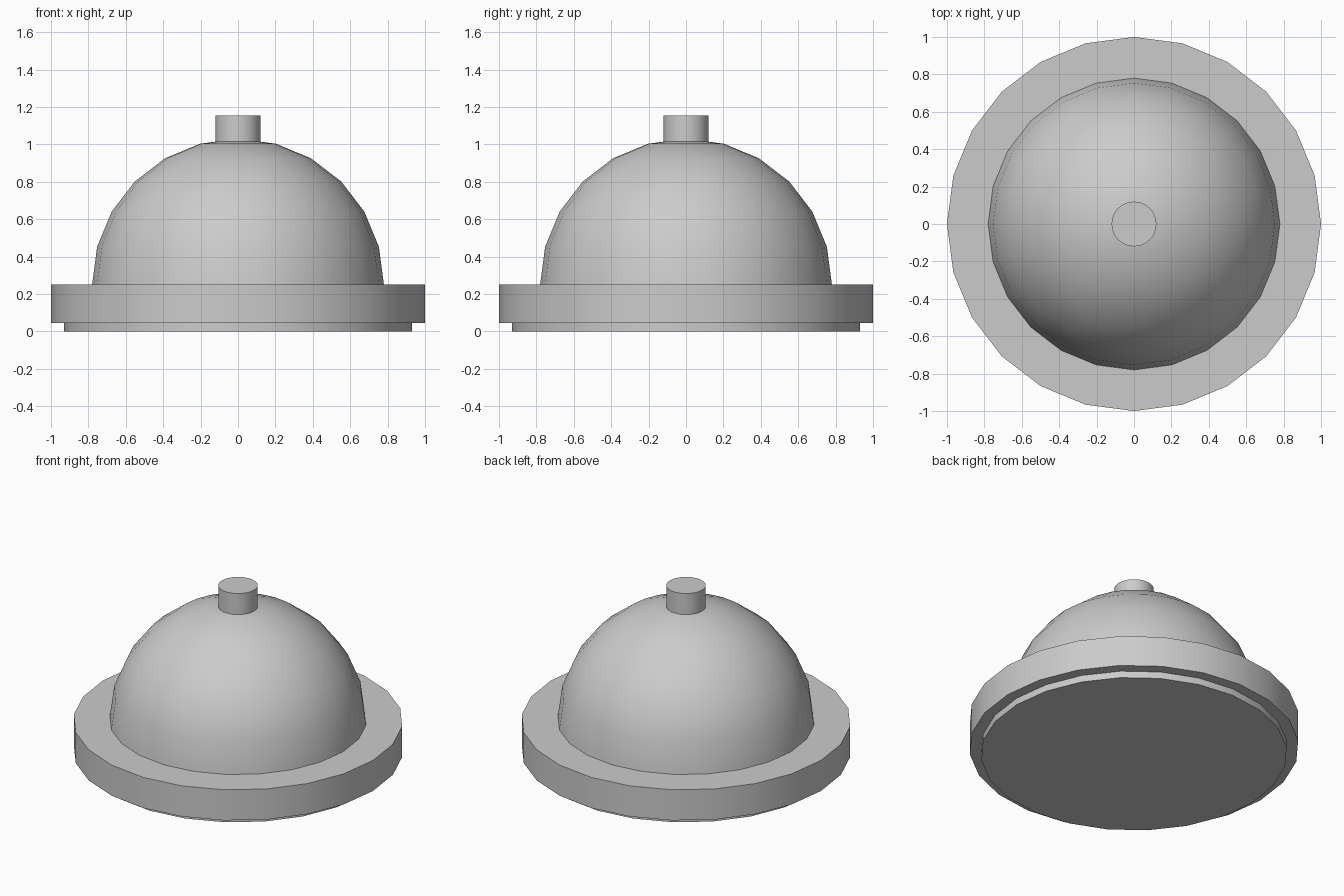
import bpy
import math

SIDES = 24

cube = bpy.data.objects.get("Cube")
if cube:
    bpy.data.objects.remove(cube, do_unlink=True)

# Single plain grey
GREY = (0.6, 0.6, 0.6, 1.0)
grey = bpy.data.materials.new("plain grey")
grey.use_nodes = True
grey.diffuse_color = GREY
grey.node_tree.nodes["Principled BSDF"].inputs["Base Color"].default_value = GREY


def lathe(name, profile):
    """Revolve (radius, z) points, listed bottom to top, into a closed solid."""
    verts, faces, rings = [], [], []
    for r, z in profile:
        count = SIDES if r > 0 else 1
        rings.append([len(verts) + i for i in range(count)])
        for i in range(count):
            a = math.tau * i / SIDES
            verts.append((r * math.cos(a), r * math.sin(a), z))
    for low, high in zip(rings, rings[1:]):
        for i in range(SIDES):
            j = (i + 1) % SIDES
            if len(high) == 1:
                faces.append((low[i], low[j], high[0]))
            else:
                faces.append((low[i], low[j], high[j], high[i]))
    faces.append(rings[0][::-1])
    if len(rings[-1]) > 1:
        faces.append(rings[-1])

    mesh = bpy.data.meshes.new(name)
    mesh.from_pydata(verts, [], faces)
    mesh.materials.append(grey)
    obj = bpy.data.objects.new(name, mesh)
    bpy.context.collection.objects.link(obj)
    bpy.ops.object.select_all(action="DESELECT")
    obj.select_set(True)
    bpy.context.view_layer.objects.active = obj
    bpy.ops.object.shade_smooth_by_angle(angle=math.radians(30))
    return obj


# Thin foot under the wide round base
lathe("foot", [(0.93, 0.0), (0.93, 0.045)])
lathe("base", [(1.0, 0.045), (1.0, 0.25)])

# Hemispherical dome
radius, steps = 0.78, 6
arc = [math.pi / 2 * k / steps for k in range(steps)]
dome = [(radius * math.cos(a), 0.25 + radius * math.sin(a)) for a in arc]
lathe("dome", dome + [(0.0, 0.25 + radius)])

# Push button on top
lathe("button", [(0.12, 1.0), (0.12, 1.155)])
